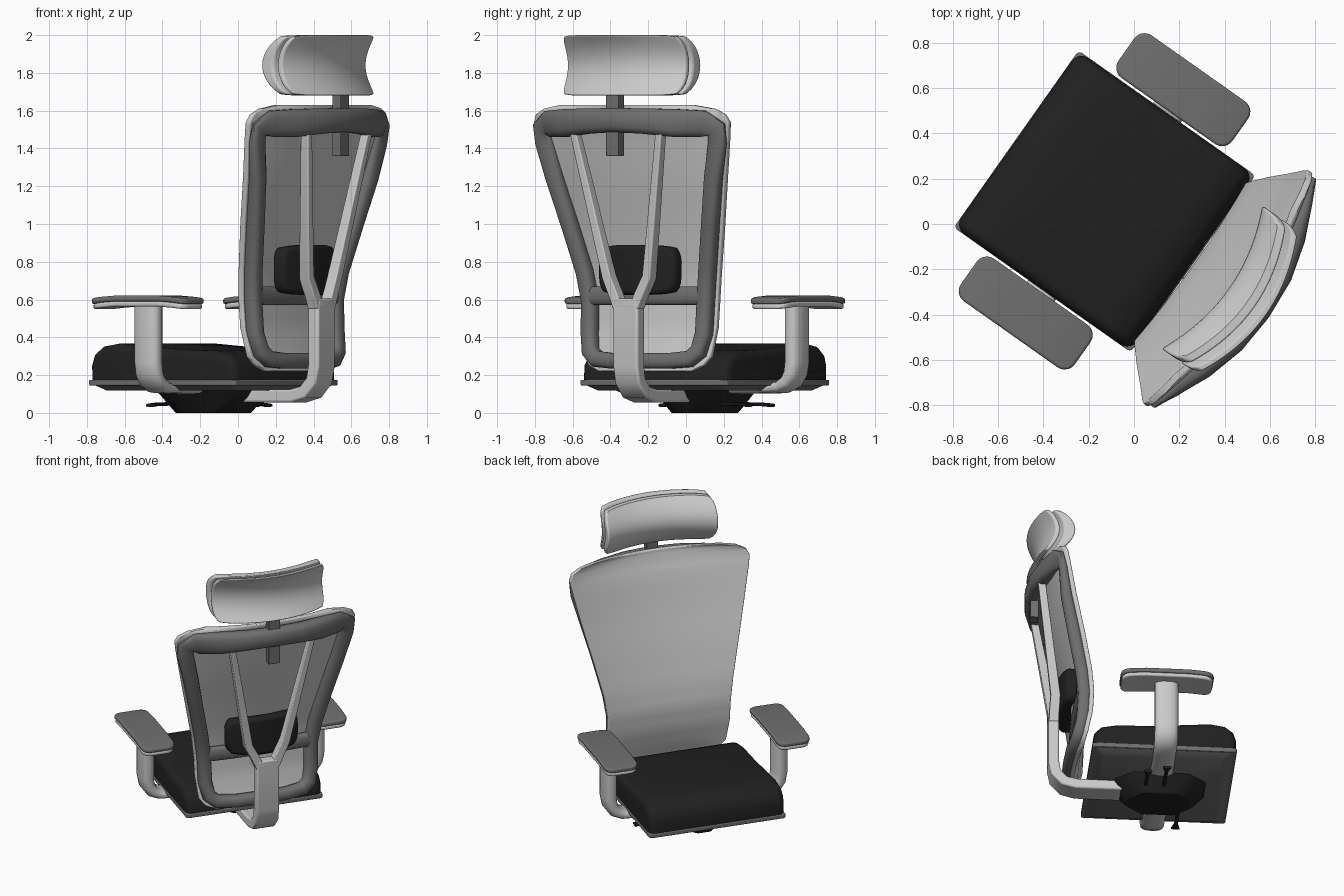
import bpy, bmesh, math
from mathutils import Vector, Matrix

if "Cube" in bpy.data.objects:
    bpy.data.objects.remove(bpy.data.objects["Cube"])

# Chair is built facing -y around the seat centre, then turned into place
M = Matrix.Translation((-0.13, 0.10, 0)) @ Matrix.Rotation(math.radians(-125.2), 4, 'Z')


def material(name, g):
    m = bpy.data.materials.new(name)
    m.diffuse_color = (g, g, g, 1)
    m.use_nodes = True
    m.node_tree.nodes["Principled BSDF"].inputs["Base Color"].default_value = m.diffuse_color
    return m


BLACK, DARK = material("black", 0.015), material("dark_grey", 0.16)


def finish(name, bm, mat=None, bevel=0, segs=3):
    bmesh.ops.recalc_face_normals(bm, faces=bm.faces)
    bm.transform(M)
    me = bpy.data.meshes.new(name)
    bm.to_mesh(me)
    bm.free()
    ob = bpy.data.objects.new(name, me)
    bpy.context.collection.objects.link(ob)
    if mat:
        me.materials.append(mat)
    if bevel:
        b = ob.modifiers.new("bevel", 'BEVEL')
        b.width, b.segments, b.angle_limit = bevel, segs, math.radians(50)
    return ob


def sweep(name, path, radii, side, n=16, closed=False, mat=None, bevel=0):
    """Sweep a round (n>4) or square (n=4) section; radii = (across, along side)."""
    bm, rings, P = bmesh.new(), [], [Vector(p) for p in path]
    N, side = len(P), Vector(side)
    for i, p in enumerate(P):
        a = P[i - 1] if (i or closed) else p
        b = P[(i + 1) % N] if (i < N - 1 or closed) else p
        d = ((b - p).normalized() + (p - a).normalized()).normalized()
        s = (side - d * side.dot(d)).normalized()
        c = d.cross(s)
        ra, rb = radii[i] if isinstance(radii, list) else radii
        ring = []
        for k in range(n):
            t = 2 * math.pi * (k + 0.5) / n
            x, y = math.cos(t), math.sin(t)
            e = 0.01 if n == 4 else 0.75
            x, y = (math.copysign(abs(w) ** e, w) for w in (x, y))
            ring.append(bm.verts.new(p + c * ra * x + s * rb * y))
        rings.append(ring)
    for i in range(N if closed else N - 1):
        A, B = rings[i], rings[(i + 1) % N]
        for k in range(n):
            bm.faces.new((A[k], A[(k + 1) % n], B[(k + 1) % n], B[k]))
    if not closed:
        bm.faces.new(rings[0])
        bm.faces.new(rings[-1])
    return finish(name, bm, mat, bevel)


def slab(name, pt, thick, nu=20, nz=12, mat=None, bevel=0):
    """Curved closed slab from a surface pt(s, t), thickened towards the back."""
    bm, G = bmesh.new(), []
    for back in (0, 1):
        g = []
        for j in range(nz + 1):
            row = []
            for i in range(nu + 1):
                s, t = 2 * i / nu - 1, 2 * j / nz - 1
                row.append(bm.verts.new(pt(s, t) + Vector((0, back * thick(s, t), 0))))
            g.append(row)
        for j in range(nz):
            for i in range(nu):
                bm.faces.new((g[j][i], g[j][i + 1], g[j + 1][i + 1], g[j + 1][i]))
        G.append(g)
    rim = [(0, i) for i in range(nu)] + [(j, nu) for j in range(nz)]
    rim += [(nz, i) for i in range(nu, 0, -1)] + [(j, 0) for j in range(nz, 0, -1)]
    for (a, b), (c, d) in zip(rim, rim[1:] + rim[:1]):
        bm.faces.new((G[0][a][b], G[0][c][d], G[1][c][d], G[1][a][b]))
    return finish(name, bm, mat, bevel)


def extrude_side(name, prof, half, mat=None, round_top=0):
    """Side profile extruded across the chair, its upper side edges rounded."""
    bm = bmesh.new()
    f = bm.faces.new([bm.verts.new((-half, y, z)) for y, z in prof])
    r = bmesh.ops.extrude_face_region(bm, geom=[f])
    bmesh.ops.translate(bm, vec=(2 * half, 0, 0),
                        verts=[v for v in r["geom"] if isinstance(v, bmesh.types.BMVert)])
    top = [e for e in bm.edges if max(v.co.z for v in e.verts) > .2
           and abs(e.verts[0].co.x - e.verts[1].co.x) < .01]
    bmesh.ops.bevel(bm, geom=top, offset=round_top, segments=5, profile=.5, affect='EDGES')
    return finish(name, bm, mat)


def box(name, size, loc, corner=0, mat=None, bevel=0, taper=1, segs=5, droop=0):
    """Box with rounded upright corners; taper narrows the bottom, droop lowers the ends."""
    bm = bmesh.new()
    bmesh.ops.create_cube(bm, size=1)
    for v in bm.verts:
        k = taper if v.co.z < 0 else 1
        v.co = Vector((v.co.x * size[0] * k, v.co.y * size[1] * k, v.co.z * size[2])) + Vector(loc)
    if corner:
        up = [e for e in bm.edges if abs(e.verts[0].co.z - e.verts[1].co.z) > 0.01]
        bmesh.ops.bevel(bm, geom=up, offset=corner, segments=segs, profile=0.5, affect='EDGES')
    if droop:
        for y in (-.22, -.14, .14, .22):
            bmesh.ops.bisect_plane(bm, geom=bm.verts[:] + bm.edges[:] + bm.faces[:],
                                   plane_co=(0, y, 0), plane_no=(0, 1, 0))
        for v in bm.verts:
            v.co.z -= droop * max(0, (abs(v.co.y) - .13) / .17) ** 1.5
    return finish(name, bm, mat, bevel)


def interp(table, z, col=1):
    for a, b in zip(table, table[1:]):
        if z <= b[0]:
            k = max(0, (z - a[0]) / (b[0] - a[0]))
            return a[col] + (b[col] - a[col]) * k
    return table[-1][col]


# Seat cushion and the tray under it
extrude_side("seat_cushion", [(-.472, .17), (-.475, .25), (-.455, .31), (-.40, .352), (-.3, .368),
             (-.1, .352), (.1, .337), (.32, .33), (.42, .31), (.465, .26), (.472, .17)],
             .475, BLACK, .05)
box("seat_tray_lip", (.955, .955, .03), (0, 0, .16), .02, DARK, .006)
box("seat_tray", (.945, .94, .035), (0, 0, .137), .02, DARK, 0, .88)

# Tilt mechanism and levers
box("tilt_mechanism", (.42, .62, .13), (0, 0, .065), .1, BLACK, .008, .7, 1)
for u, v in ((.38, -.14), (-.42, -.02), (-.36, .1)):
    sweep("lever", [(u * .3, v, .05), (u * .85, v, .045), (u, v, .04)],
          [(.01, .012), (.01, .012), (.01, .03)], (0, 1, 0), 8, mat=BLACK)

# Arm rests
for m in (-1, 1):
    arm = [(.17, .125), (.45, .13), (.51, .138), (.56, .165), (.588, .21), (.597, .27), (.597, .57)]
    rad = [(.025, .075), (.028, .075), (.034, .077), (.042, .078), (.046, .078), (.048, .078), (.048, .078)]
    sweep("arm_post", [(m * u, 0, z) for u, z in arm], rad, (0, 1, 0))
    box("arm_pad_base", (.22, .60, .028), (m * .603, 0, .577), .055, None, .01, droop=.015)
    box("arm_pad", (.23, .615, .03), (m * .603, 0, .606), .055, DARK, .01, droop=.015)

# Backrest surface: height, half width, depth of side edge, hollow towards centre
BACK = [(.22, .30, .525, .03), (.25, .37, .515, .03), (.30, .41, .50, .025), (.45, .425, .47, .02),
        (.60, .43, .462, .02), (.75, .452, .478, .03), (1.0, .51, .53, .045), (1.25, .57, .59, .06),
        (1.48, .62, .637, .075), (1.54, .63, .65, .085), (1.58, .61, .662, .085),
        (1.61, .55, .675, .08), (1.63, .43, .692, .065)]


def back_v(u, z):
    w = interp(BACK, z, 1)
    return interp(BACK, z, 2) + interp(BACK, z, 3) * (1 - min(1, abs(u) / w) ** 2)


def back_pt(s, t):
    e = (t + 1) / 2 * (len(BACK) - 1)
    i = min(int(e), len(BACK) - 2)
    z = BACK[i][0] + (BACK[i + 1][0] - BACK[i][0]) * (e - i)
    u = s * interp(BACK, z, 1)
    return Vector((u, back_v(u, z), z))


slab("backrest_panel", back_pt, lambda s, t: .03, 24, 36, None, .01)

# Backrest frame ring and crossbar: across, height, half thickness, offset behind the panel, half depth
half = [(0, .275, .042, .055, .045), (.18, .275, .042, .055, .045), (.3, .285, .045, .05, .045),
        (.35, .325, .046, .05, .045), (.37, .42, .046, .05, .045), (.375, .6, .046, .055, .045),
        (.398, .75, .046, .055, .045), (.455, 1.0, .046, .055, .045), (.515, 1.25, .05, .05, .04),
        (.56, 1.43, .055, .04, .03), (.565, 1.5, .062, .04, .022), (.5, 1.53, .072, .05, .032),
        (.35, 1.535, .075, .07, .05), (.18, 1.545, .068, .09, .055), (0, 1.55, .065, .095, .055)]
ring = half + [(-h[0],) + h[1:] for h in half[-2:0:-1]]
sweep("backrest_frame", [(u, back_v(u, z) + o, z) for u, z, r, o, d in ring],
      [(r, d) for u, z, r, o, d in ring], (0, 1, 0), 14, True, DARK)
sweep("backrest_crossbar", [(u, back_v(u, .62) + .065, .62) for u in (-.38, -.2, 0, .2, .38)],
      (.05, .03), (0, 1, 0), 14, mat=DARK)

# Lumbar pad
slab("lumbar_pad", lambda s, t: Vector((.25 * s * (1 - .12 * t ** 4), .60 - .045 * s * s,
                                        .757 + .132 * t * (1 - .12 * s ** 4))),
     lambda s, t: .075, 16, 10, BLACK, .02)

# Spine bracket and the two struts of the fork
sweep("spine", [(0, .12, .09), (0, .55, .09), (0, .63, .11), (0, .685, .17), (0, .70, .25), (0, .70, .58)],
      (.035, .08), (1, 0, 0), 4, bevel=.012)
box("spine_cap", (.15, .07, .05), (0, .70, .58), .015, None, .01)
for m in (-1, 1):
    sweep("fork_strut", [(m * .055, .70, .56), (m * .075, .70, .61), (m * .13, .695, .72), (m * .28, .80, 1.5)],
          [(.028, .033), (.028, .033), (.027, .032), (.02, .025)], (0, 1, 0), 4, bevel=.006)

# Headrest stem, shell and cushion
box("headrest_stem", (.08, .055, .34), (0, .825, 1.53), 0, DARK, .004)


def head_pt(v0, kt):
    return lambda s, t: Vector((.386 * s * (1 - .06 * t ** 6), v0 - .09 * s * s + kt * t * t,
                                1.84 + .16 * t * (1 - .05 * s ** 8)))


slab("headrest_shell", head_pt(.775, .07), lambda s, t: .03, bevel=.008)
slab("headrest_cushion", head_pt(.67, .10), lambda s, t: .075 - .03 * t * t, bevel=.012)

# Smooth shading with sharp creases
for ob in bpy.data.objects:
    ob.select_set(True)
    bpy.context.view_layer.objects.active = ob
bpy.ops.object.shade_smooth_by_angle(angle=math.radians(40))
